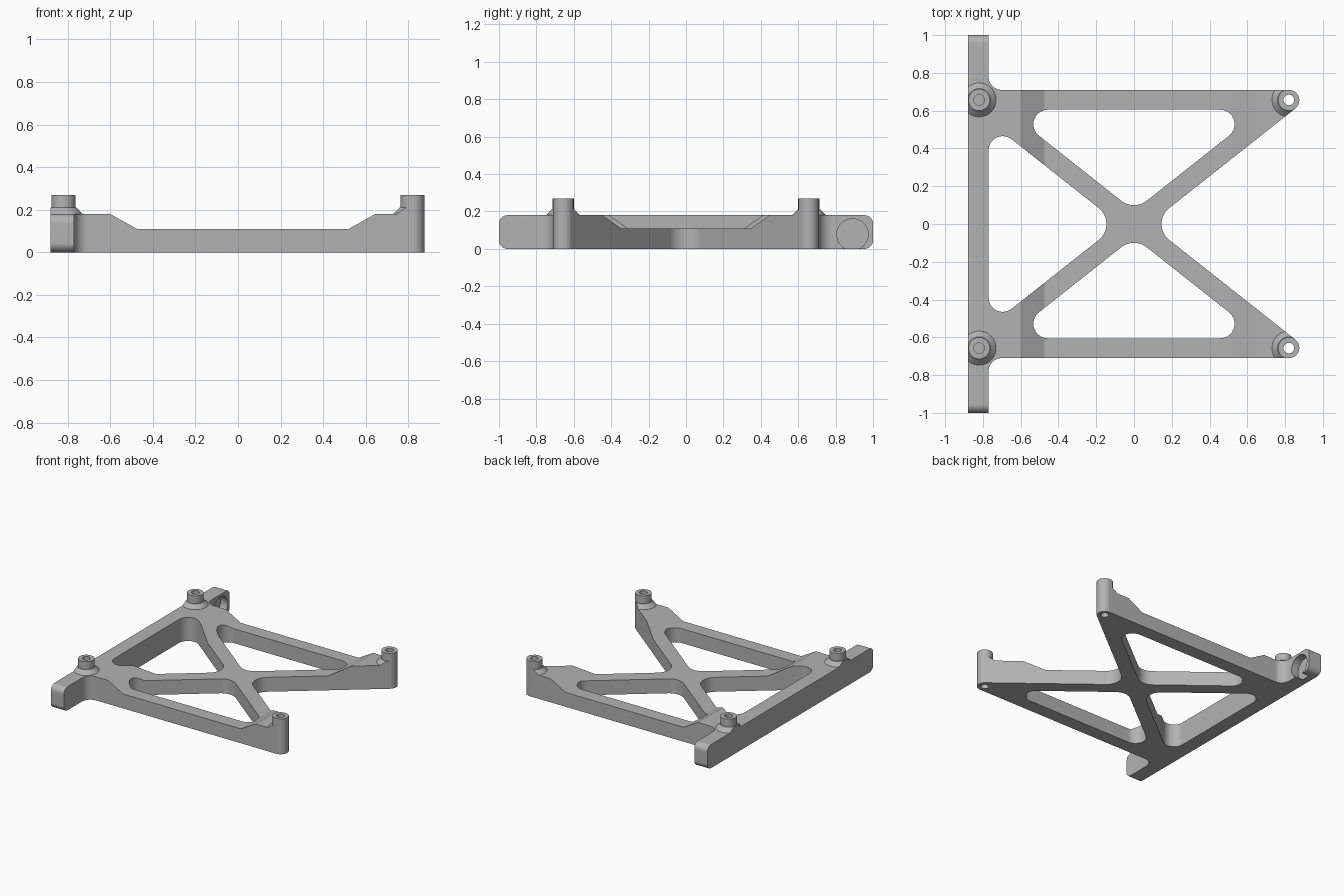
import bpy
import bmesh
import math
from mathutils import Vector

if "Cube" in bpy.data.objects:
    bpy.data.objects.remove(bpy.data.objects["Cube"], do_unlink=True)

grey = bpy.data.materials.new("satin grey")
grey.use_nodes = True
colour = (0.45, 0.45, 0.45, 1)
grey.diffuse_color = colour
grey.node_tree.nodes["Principled BSDF"].inputs["Base Color"].default_value = colour


def rounded(corners, steps=10):
    """Corners are (x, y, radius); returns the filleted outline."""
    pts = []
    for i, (x, y, r) in enumerate(corners):
        p = Vector((x, y))
        if r == 0:
            pts.append(p)
            continue
        a = (Vector(corners[i - 1][:2]) - p).normalized()
        b = (Vector(corners[(i + 1) % len(corners)][:2]) - p).normalized()
        half = a.angle(b) / 2
        centre = p + (a + b).normalized() * r / math.sin(half)
        start = p + a * r / math.tan(half) - centre
        end = p + b * r / math.tan(half) - centre
        sweep = math.pi - 2 * half
        for s in range(steps + 1):
            t = s / steps
            pts.append(centre + (start * math.sin((1 - t) * sweep)
                                 + end * math.sin(t * sweep)) / math.sin(sweep))
    return pts


def make_object(name, bm):
    bmesh.ops.recalc_face_normals(bm, faces=bm.faces)
    mesh = bpy.data.meshes.new(name)
    bm.to_mesh(mesh)
    bm.free()
    obj = bpy.data.objects.new(name, mesh)
    bpy.context.scene.collection.objects.link(obj)
    return obj


def prism(name, pts, low, high, axis="z"):
    """Extrude a 2D outline along an axis."""
    place = {"x": lambda p, d: (d, p[0], p[1]),
             "y": lambda p, d: (p[0], d, p[1]),
             "z": lambda p, d: (p[0], p[1], d)}[axis]
    bm = bmesh.new()
    face = bm.faces.new([bm.verts.new(place(p, low)) for p in pts])
    new = bmesh.ops.extrude_face_region(bm, geom=[face])["geom"]
    shift = Vector(place((0, 0), high - low))
    bmesh.ops.translate(bm, vec=shift,
                        verts=[v for v in new if isinstance(v, bmesh.types.BMVert)])
    return make_object(name, bm)


def cylinder(name, u, v, r, low, high, axis="z", r_top=None):
    bm = bmesh.new()
    bmesh.ops.create_cone(bm, cap_ends=True, segments=40, radius1=r,
                          radius2=r if r_top is None else r_top, depth=high - low)
    bmesh.ops.translate(bm, vec=(0, 0, (low + high) / 2), verts=bm.verts)
    for vert in bm.verts:
        x, y, z = vert.co
        vert.co = (x + u, y + v, z) if axis == "z" else (z, x + u, y + v)
    return make_object(name, bm)


def combine(target, tool, operation):
    mod = target.modifiers.new("combine", "BOOLEAN")
    mod.operation = operation
    mod.solver = "EXACT"
    mod.object = tool
    tool.hide_render = True
    graph = bpy.context.evaluated_depsgraph_get()
    graph.update()
    mesh = bpy.data.meshes.new_from_object(target.evaluated_get(graph))
    target.modifiers.clear()
    target.data = mesh
    bpy.data.objects.remove(tool, do_unlink=True)


# Rounded slab, stepped down in the middle
R = 0.045
frame = prism("mounting_frame",
              rounded([(-1, 0, R), (1, 0, R), (1, 0.18, R), (-1, 0.18, R)]),
              -1.1, 1.1, "x")
step = [(-0.725, 0.25), (-0.475, 0.11), (0.52, 0.11), (0.77, 0.25)]
combine(frame, prism("step_cutter", step, -1.2, 1.2, "y"), "DIFFERENCE")

# Four posts with conical collars
BACK, TIP, POST_Y = -0.82, 0.82, 0.657
for x in (BACK, TIP):
    for y in (-POST_Y, POST_Y):
        combine(frame, cylinder("collar", x, y, 0.14, 0.13, 0.21, r_top=0.06), "UNION")
        combine(frame, cylinder("post", x, y, 0.057, 0.06, 0.27), "UNION")

# Trim to the plan outline: long rail, two arms and an open notch
SLOPE, EDGE, RAIL = 0.79, 0.71, -0.77
half = [(-0.88, 1.05, 0), (RAIL, 1.05, 0), (RAIL, EDGE, 0.07),
        (0.08 + EDGE / SLOPE, EDGE, 0.055)]
plan = half + [(0.08, 0, 0.107)] + [(x, -y, r) for x, y, r in reversed(half)]
combine(frame, prism("plan_outline", rounded(plan), -0.2, 0.5), "INTERSECT")

# Three triangular windows between the diagonal braces
corner = (-0.08 - RAIL) * SLOPE
windows = [[(RAIL, -corner, 0.075), (RAIL, corner, 0.075), (-0.08, 0, 0.107)]]
reach = (0.605 - 0.07) / SLOPE
for s in (-1, 1):
    windows.append([(-reach, s * 0.605, 0.077), (reach, s * 0.605, 0.077),
                    (0, s * 0.07, 0.107)])
for w in windows:
    combine(frame, prism("window_cutter", rounded(w), -0.2, 0.5), "DIFFERENCE")

# Blind rear post holes, through tip holes, counterbored rail-end holes
for y in (-1, 1):
    combine(frame, cylinder("rear_hole", BACK, y * POST_Y, 0.028, 0.12, 0.4), "DIFFERENCE")
    combine(frame, cylinder("tip_hole", TIP, y * POST_Y, 0.028, -0.1, 0.4), "DIFFERENCE")
    combine(frame, cylinder("rail_hole", y * 0.89, 0.077, 0.04, -1, -0.6, "x"), "DIFFERENCE")
    combine(frame, cylinder("counterbore", y * 0.89, 0.077, 0.084, -0.83, -0.6, "x"),
            "DIFFERENCE")

# Finish
frame.data.materials.clear()
frame.data.materials.append(grey)
for poly in frame.data.polygons:
    poly.material_index = 0
bpy.ops.object.select_all(action="DESELECT")
frame.select_set(True)
bpy.context.view_layer.objects.active = frame
bpy.ops.object.shade_smooth_by_angle(angle=math.radians(25))
weighted = frame.modifiers.new("even_shading", "WEIGHTED_NORMAL")
weighted.keep_sharp = True
